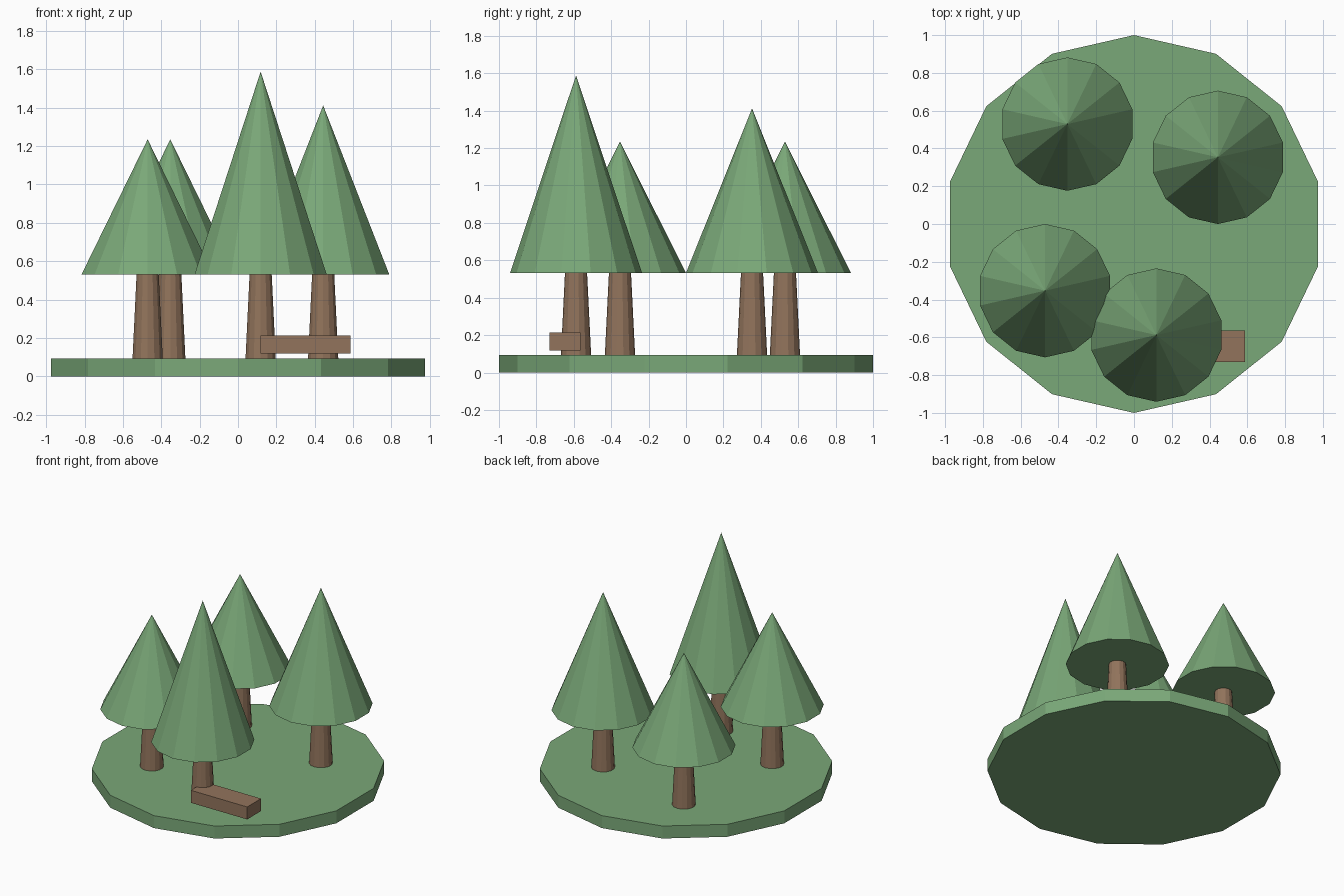
import bpy, bmesh, math

if "Cube" in bpy.data.objects:
    bpy.data.objects.remove(bpy.data.objects["Cube"])

SIDES = 14


def material(name, rgb):
    m = bpy.data.materials.new(name)
    m.diffuse_color = (*rgb, 1.0)
    m.use_nodes = True
    m.node_tree.nodes["Principled BSDF"].inputs["Base Color"].default_value = m.diffuse_color
    return m


GREEN = material("leaf_green", (0.195, 0.392, 0.188))
BROWN = material("bark_brown", (0.288, 0.175, 0.107))


def finish(bm, name, mat):
    bmesh.ops.recalc_face_normals(bm, faces=bm.faces)
    mesh = bpy.data.meshes.new(name)
    bm.to_mesh(mesh)
    bm.free()
    mesh.materials.append(mat)
    ob = bpy.data.objects.new(name, mesh)
    bpy.context.collection.objects.link(ob)
    return ob


def frustum(name, mat, x, y, z0, z1, r0, r1):
    """Flat-sided upright cylinder or cone with a corner towards +y."""
    bm = bmesh.new()

    def ring(r, z):
        angles = [2 * math.pi * i / SIDES for i in range(SIDES)]
        return [bm.verts.new((r * math.sin(a), r * math.cos(a), z)) for a in angles]

    low = ring(r0, z0)
    bm.faces.new(low)
    if r1 > 0:
        high = ring(r1, z1)
        bm.faces.new(high)
    else:
        high = [bm.verts.new((0, 0, z1))] * SIDES
    for i in range(SIDES):
        j = (i + 1) % SIDES
        corners = [low[i], low[j], high[j]]
        if r1 > 0:
            corners.append(high[i])
        bm.faces.new(corners)
    finish(bm, name, mat).location = (x, y, 0)


# Grassy disc
GROUND = 0.094
frustum("grass_base", GREEN, 0, 0, 0, GROUND, 1.0, 1.0)

# Trees: x, y, height of the tip
trees = [(-0.471, -0.353, 1.235), (-0.353, 0.529, 1.235),
         (0.118, -0.588, 1.588), (0.444, 0.353, 1.412)]
for n, (x, y, tip) in enumerate(trees, 1):
    frustum(f"trunk_{n}", BROWN, x, y, GROUND - 0.005, 0.535, 0.081, 0.059)
    frustum(f"foliage_{n}", GREEN, x, y, 0.532, tip, 0.353, 0)

# Bench plank beside the tallest tree
bm = bmesh.new()
bmesh.ops.create_cube(bm, size=1)
bmesh.ops.scale(bm, vec=(0.47, 0.165, 0.094), verts=bm.verts)
finish(bm, "bench", BROWN).location = (0.352, -0.647, 0.166)
